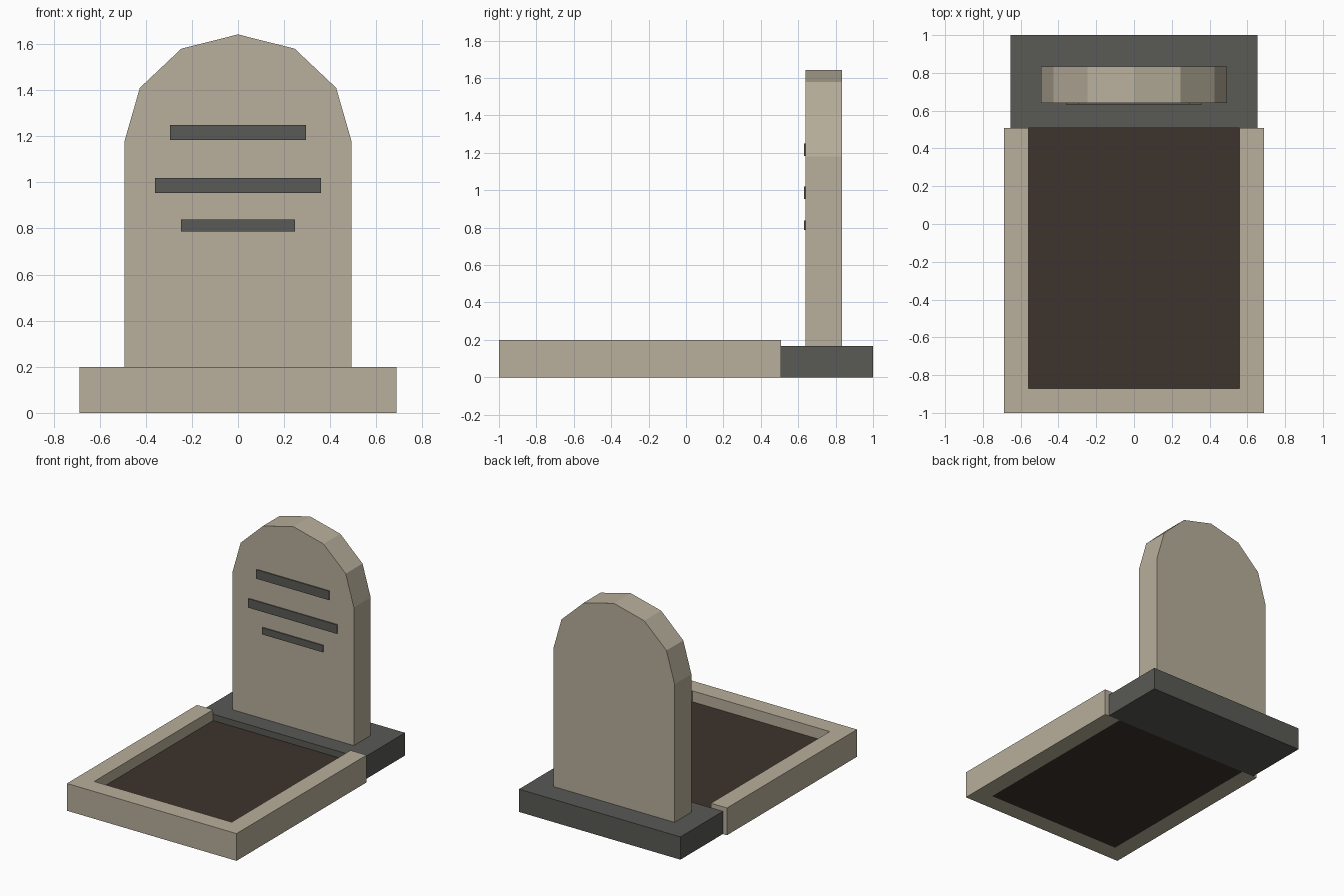
import bpy
import bmesh

cube = bpy.data.objects.get("Cube")
if cube:
    bpy.data.objects.remove(cube, do_unlink=True)


def make_material(name, rgb):
    mat = bpy.data.materials.new(name)
    mat.use_nodes = True
    mat.diffuse_color = (*rgb, 1)
    mat.node_tree.nodes["Principled BSDF"].inputs["Base Color"].default_value = (*rgb, 1)
    return mat


stone = make_material("pale_stone", (0.48, 0.43, 0.33))
slate = make_material("dark_slate", (0.10, 0.103, 0.092))
earth = make_material("brown_earth", (0.047, 0.033, 0.026))


def extrude_outline(name, points, offset, mat):
    """Flat outline of 3D points, extruded along offset."""
    bm = bmesh.new()
    face = bm.faces.new([bm.verts.new(p) for p in points])
    result = bmesh.ops.extrude_face_region(bm, geom=[face], use_keep_orig=True)
    moved = [g for g in result["geom"] if isinstance(g, bmesh.types.BMVert)]
    bmesh.ops.translate(bm, verts=moved, vec=offset)
    bmesh.ops.recalc_face_normals(bm, faces=bm.faces)
    mesh = bpy.data.meshes.new(name)
    bm.to_mesh(mesh)
    bm.free()
    mesh.materials.append(mat)
    obj = bpy.data.objects.new(name, mesh)
    bpy.context.collection.objects.link(obj)
    return obj


def box(name, x, y, z, mat):
    """Box centred on x = 0 with half width x, and y and z ranges."""
    outline = [(-x, y[0], z[0]), (x, y[0], z[0]), (x, y[1], z[0]), (-x, y[1], z[0])]
    return extrude_outline(name, outline, (0, 0, z[1] - z[0]), mat)


# U-shaped kerb, open towards the plinth
OUT, INN, FRONT, INNER_FRONT, BACK = 0.688, 0.558, -1.0, -0.87, 0.508
half = [(OUT, FRONT), (OUT, BACK), (INN, BACK), (INN, INNER_FRONT)]
kerb = half + [(-x, y) for x, y in reversed(half)]
extrude_outline("kerb", [(x, y, 0) for x, y in kerb], (0, 0, 0.2), stone)

# Earth bed inside the kerb
box("earth_bed", INN, (INNER_FRONT, BACK), (0, 0.12), earth)

# Plinth under the headstone
box("plinth", 0.655, (BACK, 1.0), (0, 0.167), slate)

# Headstone with a faceted arch
side = [(0.492, 0.167), (0.492, 1.18), (0.426, 1.41), (0.246, 1.58)]
arch = side + [(0, 1.642)] + [(-x, z) for x, z in reversed(side)]
extrude_outline("headstone", [(x, 0.64, z) for x, z in arch], (0, 0.195, 0), stone)

# Plain bars on the headstone face
for name, x, low, high in (("upper_bar", 0.295, 1.184, 1.25),
                           ("middle_bar", 0.36, 0.954, 1.02),
                           ("lower_bar", 0.247, 0.788, 0.838)):
    box(name, x, (0.632, 0.641), (low, high), slate)
